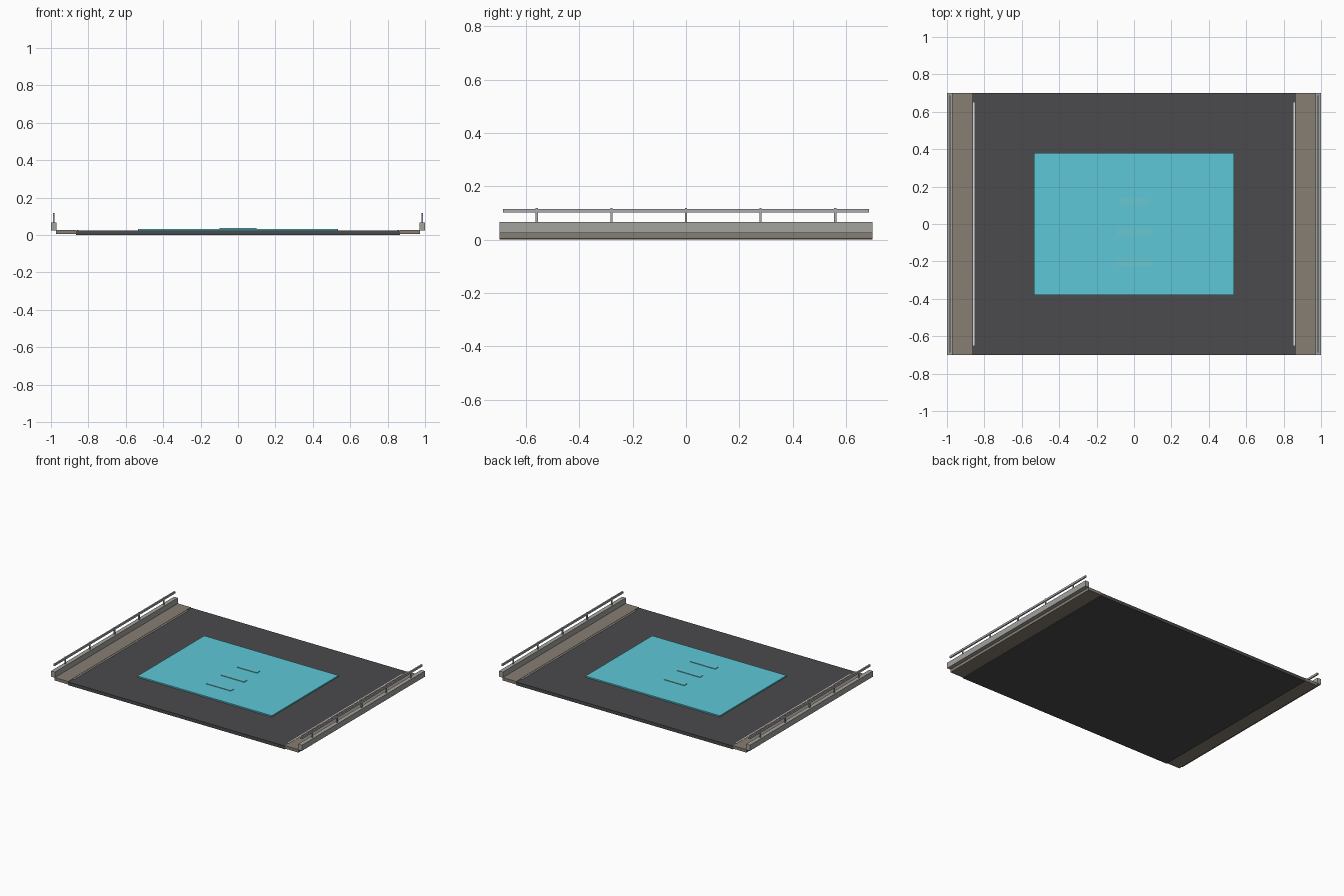
import bpy

if "Cube" in bpy.data.objects:
    bpy.data.objects.remove(bpy.data.objects["Cube"])


def material(name, r, g, b):
    m = bpy.data.materials.new(name)
    m.diffuse_color = (r, g, b, 1)
    m.use_nodes = True
    m.node_tree.nodes["Principled BSDF"].inputs["Base Color"].default_value = m.diffuse_color
    return m


asphalt = material("asphalt", 0.07, 0.07, 0.075)
paving = material("paving", 0.24, 0.21, 0.175)
concrete = material("concrete", 0.36, 0.36, 0.34)
metal = material("metal", 0.42, 0.41, 0.43)
paint = material("paint", 0.75, 0.73, 0.66)
water = material("water", 0.11, 0.58, 0.68)
foam = material("foam", 0.14, 0.57, 0.65)


def box(name, x, y, z, mat):
    """Box from (min, max) pairs along each axis."""
    lo, hi = zip(x, y, z)
    bpy.ops.mesh.primitive_cube_add(
        size=1, location=[(a + b) / 2 for a, b in zip(lo, hi)])
    ob = bpy.context.object
    ob.name = name
    ob.scale = [b - a for a, b in zip(lo, hi)]
    bpy.ops.object.transform_apply(location=False, rotation=False, scale=True)
    ob.data.materials.append(mat)
    return ob


# Road deck
box("road_deck", (-0.865, 0.865), (-0.7, 0.7), (0, 0.023), asphalt)

# Flat pool with three ripple strips
box("water_panel", (-0.535, 0.535), (-0.38, 0.38), (0.023, 0.032), water)
for i, (half, y) in enumerate([(0.1, -0.207), (0.092, -0.045), (0.08, 0.118)]):
    box(f"ripple_{i + 1}", (-half, half), (y - 0.017, y + 0.017),
        (0.032, 0.036), foam)

# Edges: edge line, sidewalk, barrier and railing on both sides
for side, s in (("left", -1), ("right", 1)):
    def edge(a, b):
        return tuple(sorted((s * a, s * b)))

    box(f"{side}_edge_line", edge(0.853, 0.862), (-0.65, 0.65),
        (0.022, 0.0255), paint)
    box(f"{side}_sidewalk", edge(0.865, 0.972), (-0.7, 0.7),
        (0.005, 0.026), paving)
    box(f"{side}_barrier", edge(0.97, 1.0), (-0.7, 0.7),
        (0.025, 0.066), concrete)
    for i in range(5):
        y = -0.56 + 0.28 * i
        box(f"{side}_rail_post_{i + 1}", edge(0.981, 0.989),
            (y - 0.004, y + 0.004), (0.064, 0.118), metal)
    box(f"{side}_handrail", edge(0.98, 0.99), (-0.686, 0.686),
        (0.101, 0.115), metal)
